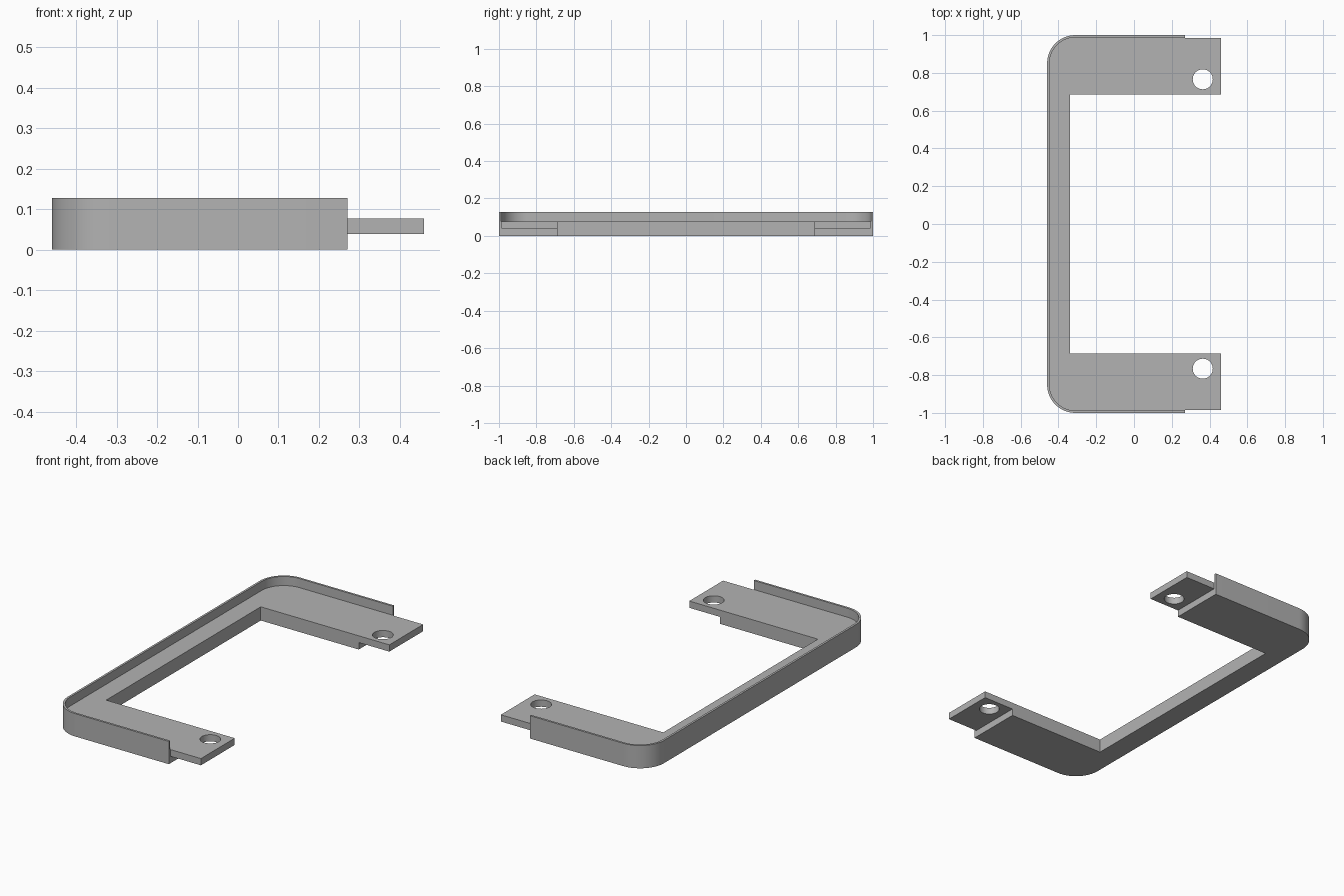
import bpy
import bmesh
import math

cube = bpy.data.objects.get("Cube")
if cube:
    bpy.data.objects.remove(cube)

HALF_X, HALF_Y, HEIGHT = 0.46, 1.0, 0.128
WALL, CORNER = 0.012, 0.15      # rim thickness, outer corner radius
SHELF, TAB_BOTTOM = 0.077, 0.039
ARM_END = 0.27                  # where the rim stops and the thin tabs begin
FAR = 0.8                       # overshoot for clean cuts

grey = bpy.data.materials.new("grey")
grey.use_nodes = True
colour = (0.45, 0.45, 0.45, 1)
grey.diffuse_color = colour
grey.node_tree.nodes["Principled BSDF"].inputs["Base Color"].default_value = colour


def prism(name, outline, z0, z1):
    """Extrude a closed outline from z0 to z1."""
    bm = bmesh.new()
    face = bm.faces.new([bm.verts.new((x, y, z0)) for x, y in outline])
    top = bmesh.ops.extrude_face_region(bm, geom=[face])["geom"]
    verts = [v for v in top if isinstance(v, bmesh.types.BMVert)]
    bmesh.ops.translate(bm, verts=verts, vec=(0, 0, z1 - z0))
    bmesh.ops.recalc_face_normals(bm, faces=bm.faces)
    mesh = bpy.data.meshes.new(name)
    bm.to_mesh(mesh)
    bm.free()
    mesh.materials.append(grey)
    obj = bpy.data.objects.new(name, mesh)
    bpy.context.collection.objects.link(obj)
    return obj


def arc(cx, cy, r, start, end, steps):
    angles = [math.radians(start + (end - start) * i / steps) for i in range(steps + 1)]
    return [(cx + r * math.cos(a), cy + r * math.sin(a)) for a in angles]


def rounded(inset, x_end):
    """Rectangle with its two left corners rounded."""
    r = CORNER - inset
    cx, cy = -HALF_X + CORNER, HALF_Y - CORNER
    return ([(x_end, HALF_Y - inset)] + arc(cx, cy, r, 90, 180, 20)
            + arc(cx, -cy, r, 180, 270, 20) + [(x_end, -HALF_Y + inset)])


def box(x0, x1, y0, y1):
    return [(x0, y0), (x1, y0), (x1, y1), (x0, y1)]


# Solid block that the bracket is cut from
bracket = prism("bracket_frame", rounded(0, HALF_X), 0, HEIGHT)

# Shelf recess inside the rim, central opening, and step under the tabs
cutters = [
    prism("recess_cutter", rounded(WALL, FAR), SHELF, FAR),
    prism("opening_cutter", box(-0.339, FAR, -0.686, 0.686), -FAR, FAR),
    prism("step_cutter", box(ARM_END, FAR, -2, 2), -FAR, TAB_BOTTOM),
]
# Rim trim beside each tab, and screw holes
for side, label in ((-1, "right"), (1, "left")):
    y0, y1 = sorted((side * 0.986, side * 2))
    cutters.append(prism(label + "_trim_cutter", box(ARM_END, FAR, y0, y1), -FAR, FAR))
    hole = arc(0.364, side * 0.766, 0.053, 0, 360, 40)[:-1]
    cutters.append(prism(label + "_hole_cutter", hole, -FAR, FAR))

for cutter in cutters:
    mod = bracket.modifiers.new(cutter.name, "BOOLEAN")
    mod.operation, mod.solver, mod.object = "DIFFERENCE", "EXACT", cutter
    cutter.hide_render = True

# Bake the cuts, then drop the helpers
bpy.context.view_layer.update()
evaluated = bracket.evaluated_get(bpy.context.evaluated_depsgraph_get())
bracket_mesh = bpy.data.meshes.new_from_object(evaluated)
bracket.modifiers.clear()
bracket.data = bracket_mesh
for cutter in cutters:
    bpy.data.objects.remove(cutter)

# Smooth the round corners and holes, keep edges crisp
bpy.ops.object.select_all(action="DESELECT")
bracket.select_set(True)
bpy.context.view_layer.objects.active = bracket
bpy.ops.object.shade_smooth_by_angle(angle=math.radians(30))
